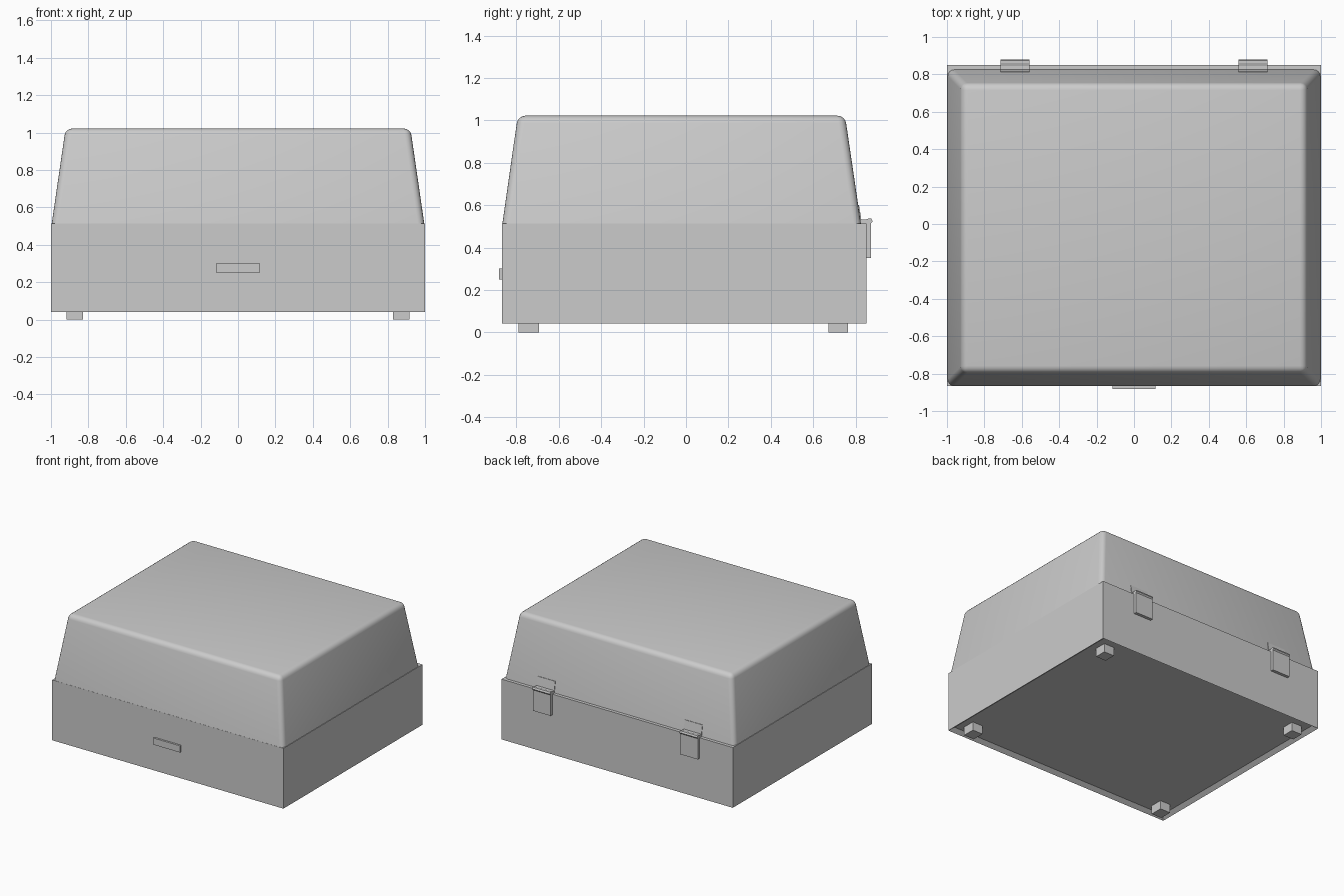
import bpy
import bmesh
from mathutils import Vector

if "Cube" in bpy.data.objects:
    bpy.data.objects.remove(bpy.data.objects["Cube"], do_unlink=True)

grey = bpy.data.materials.new("light grey plastic")
grey.use_nodes = True
COLOUR = (0.6, 0.6, 0.6, 1)
grey.diffuse_color = COLOUR
grey.node_tree.nodes["Principled BSDF"].inputs["Base Color"].default_value = COLOUR


def finish(bm, name):
    bmesh.ops.recalc_face_normals(bm, faces=bm.faces)
    mesh = bpy.data.meshes.new(name)
    bm.to_mesh(mesh)
    bm.free()
    mesh.materials.append(grey)
    obj = bpy.data.objects.new(name, mesh)
    bpy.context.collection.objects.link(obj)
    return obj


def box_bmesh(lo, hi):
    bm = bmesh.new()
    bmesh.ops.create_cube(bm, size=1)
    lo, hi = Vector(lo), Vector(hi)
    for v in bm.verts:
        v.co = (lo + hi) / 2 + v.co * (hi - lo)
    return bm


def box(name, lo, hi):
    return finish(box_bmesh(lo, hi), name)


def extrude_x(name, profile, x0, x1):
    """Prism of a (y, z) outline running along x."""
    bm = bmesh.new()
    face = bm.faces.new([bm.verts.new((x0, y, z)) for y, z in profile])
    out = bmesh.ops.extrude_face_region(bm, geom=[face])["geom"]
    for v in out:
        if isinstance(v, bmesh.types.BMVert):
            v.co.x = x1
    return finish(bm, name)


# Base: box with a shallow recessed underside
SEAM = 0.513
bm = box_bmesh((-1, -0.867, 0.042), (1, 0.85, SEAM))
bottom = min(bm.faces, key=lambda f: f.calc_center_median().z)
bmesh.ops.inset_region(bm, faces=[bottom], thickness=0.045)
for v in bottom.verts:
    v.co.z += 0.025
finish(bm, "base")

# Lid: tapered cover with softly rounded edges
bm = box_bmesh((-0.996, -0.866, SEAM), (0.996, 0.825, 1.022))
for v in bm.verts:
    if v.co.z > 0.9:
        v.co.x = 0.922 if v.co.x > 0 else -0.922
        v.co.y = 0.75 if v.co.y > 0 else -0.793
rounded = [e for e in bm.edges if max(v.co.z for v in e.verts) > 0.9]
bmesh.ops.bevel(bm, geom=rounded, offset=0.035, segments=4,
                profile=0.5, affect='EDGES')
floor = min(bm.faces, key=lambda f: f.calc_center_median().z)
bmesh.ops.delete(bm, geom=[floor], context='FACES_ONLY')
for f in bm.faces:
    f.smooth = True
finish(bm, "lid")

# Front badge plate
box("front_plate", (-0.115, -0.882, 0.25), (0.115, -0.86, 0.302))

# Feet
for sx, side in ((-1, "right"), (1, "left")):
    xs = sorted((sx * 0.828, sx * 0.917))
    for name, y0, y1 in (("front", -0.79, -0.693), ("back", 0.672, 0.764)):
        box(f"{name}_{side}_foot", (xs[0], y0, 0), (xs[1], y1, 0.07))

# Hinges: lower leaf, knuckle and a thin upper leaf lying on the sloping lid
for sx, side in ((-1, "right"), (1, "left")):
    x0, x1 = sorted((sx * 0.56, sx * 0.713))
    box(f"{side}_hinge_lower_leaf", (x0, 0.845, 0.352), (x1, 0.873, 0.52))
    extrude_x(f"{side}_hinge_knuckle",
              [(0.82, 0.513), (0.872, 0.513), (0.88, 0.524), (0.874, 0.537),
               (0.86, 0.537), (0.845, 0.532), (0.82, 0.532)], x0, x1)
    extrude_x(f"{side}_hinge_upper_leaf",
              [(0.815, 0.52), (0.829, 0.52), (0.816, 0.6), (0.805, 0.6)], x0, x1)
